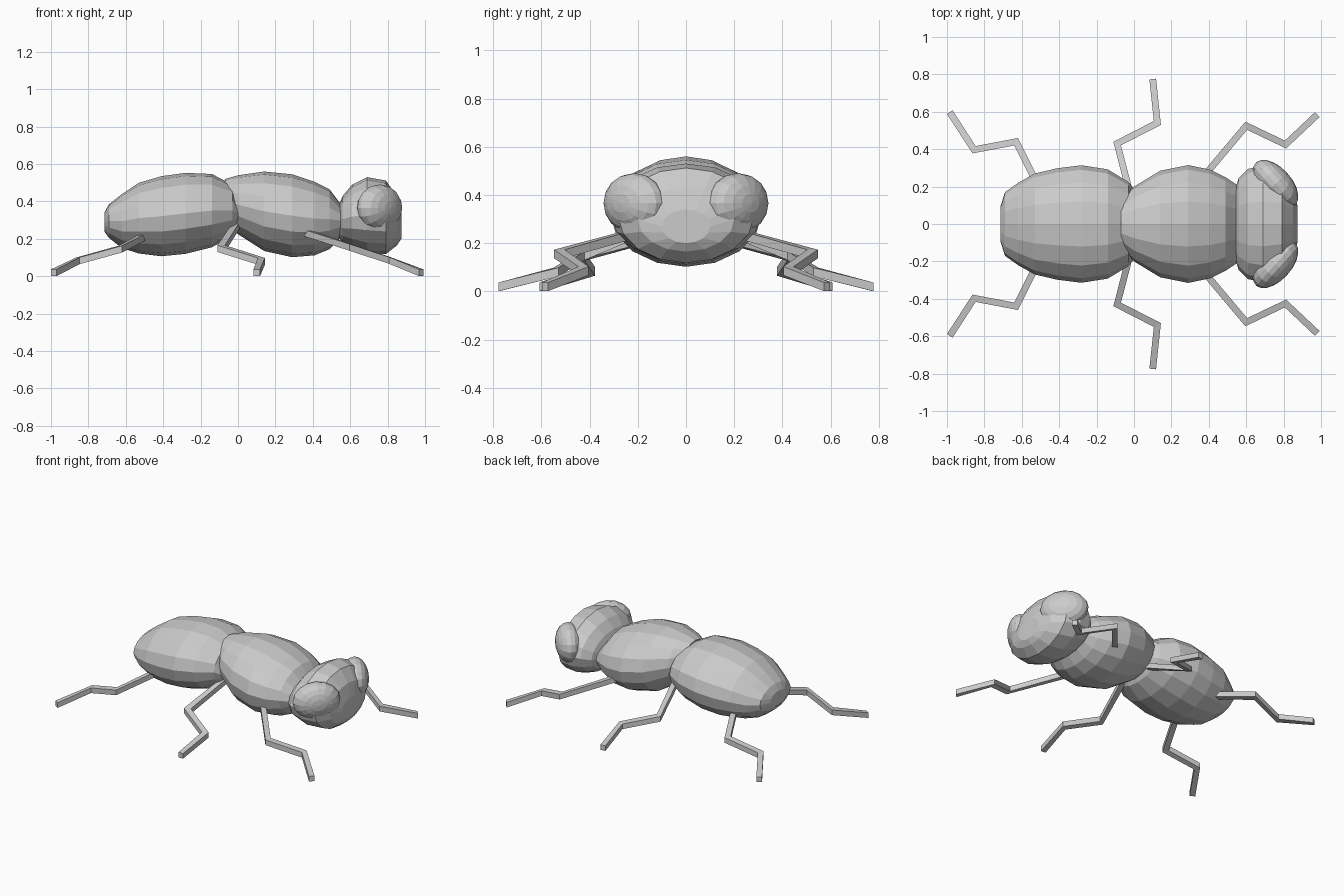
import bpy, bmesh, math
from mathutils import Vector, Matrix

if "Cube" in bpy.data.objects:
    bpy.data.objects.remove(bpy.data.objects["Cube"])


def finish(name, bm):
    bmesh.ops.recalc_face_normals(bm, faces=bm.faces)
    me = bpy.data.meshes.new(name)
    bm.to_mesh(me)
    bm.free()
    ob = bpy.data.objects.new(name, me)
    bpy.context.collection.objects.link(ob)
    return ob


def skin(bm, rings):
    """Join equal-sized vertex rings and cap both ends."""
    n = len(rings[0])
    for a, b in zip(rings, rings[1:]):
        for i in range(n):
            j = (i + 1) % n
            bm.faces.new((a[i], a[j], b[j], b[i]))
    bm.faces.new(rings[0])
    bm.faces.new(rings[-1])


def loft(name, stations, n=16):
    """Stations are (x, half width, bottom z, top z)."""
    bm = bmesh.new()
    rings = []
    for x, hy, lo, hi in stations:
        ring = []
        for i in range(n):
            a = math.tau * i / n
            ring.append(bm.verts.new((x, hy * math.cos(a),
                        (lo + hi) / 2 + (hi - lo) / 2 * math.sin(a))))
        rings.append(ring)
    skin(bm, rings)
    return finish(name, bm)


def mirror_y(ob):
    m = ob.modifiers.new("mirror", 'MIRROR')
    m.use_axis = (False, True, False)
    m.use_mirror_merge = False


def leg(name, pts, r=0.018):
    """Square bar swept along a bent path with mitred joints."""
    pts = [Vector(p) for p in pts]
    bm = bmesh.new()
    rings = []
    for i, p in enumerate(pts):
        d1 = (p - pts[i - 1]).normalized() if i else (pts[1] - p).normalized()
        d2 = (pts[i + 1] - p).normalized() if i < len(pts) - 1 else d1
        t = (d1 + d2).normalized()
        side = Vector((-t.y, t.x, 0)).normalized() * (r / max(t.dot(d1), 0.4))
        up = Vector((0, 0, r))
        rings.append([bm.verts.new(p + side * a + up * b)
                      for a, b in ((1, 1), (-1, 1), (-1, -1), (1, -1))])
    skin(bm, rings)
    mirror_y(finish(name, bm))


# Body segments
loft("abdomen", [
    (-.715, .09, .24, .34), (-.69, .17, .205, .385), (-.62, .22, .15, .44),
    (-.53, .27, .122, .50), (-.41, .298, .107, .535), (-.28, .314, .12, .553),
    (-.14, .292, .155, .547), (-.03, .225, .215, .49), (0, .19, .27, .40)])
loft("thorax", [
    (-.07, .13, .29, .52), (0, .20, .225, .54), (.14, .285, .135, .56),
    (.29, .315, .102, .545), (.41, .29, .112, .505), (.49, .25, .145, .465),
    (.55, .21, .21, .385)])
loft("head", [
    (.535, .17, .21, .37), (.56, .245, .18, .43), (.61, .295, .15, .49),
    (.69, .312, .12, .53), (.79, .282, .118, .512), (.85, .20, .165, .43),
    (.873, .10, .20, .34)])

# Bulging eyes
bm = bmesh.new()
bmesh.ops.create_uvsphere(bm, u_segments=16, v_segments=10, radius=1)
bmesh.ops.transform(bm, verts=bm.verts,
                    matrix=Matrix.Translation((.757, .215, .366))
                    @ Matrix.Rotation(math.radians(-48), 4, 'Z')
                    @ Matrix.Diagonal((.155, .085, .125, 1))
                    @ Matrix.Rotation(math.radians(90), 4, 'X'))
mirror_y(finish("eyes", bm))

# Three pairs of legs
leg("front_legs", [(.31, .18, .25), (.60, .525, .155), (.81, .425, .085), (.98, .585, .019)])
leg("middle_legs", [(-.01, .12, .27), (-.09, .43, .148), (.125, .54, .08), (.10, .775, .019)])
leg("back_legs", [(-.46, .10, .235), (-.63, .44, .145), (-.855, .397, .083), (-.985, .598, .019)])
